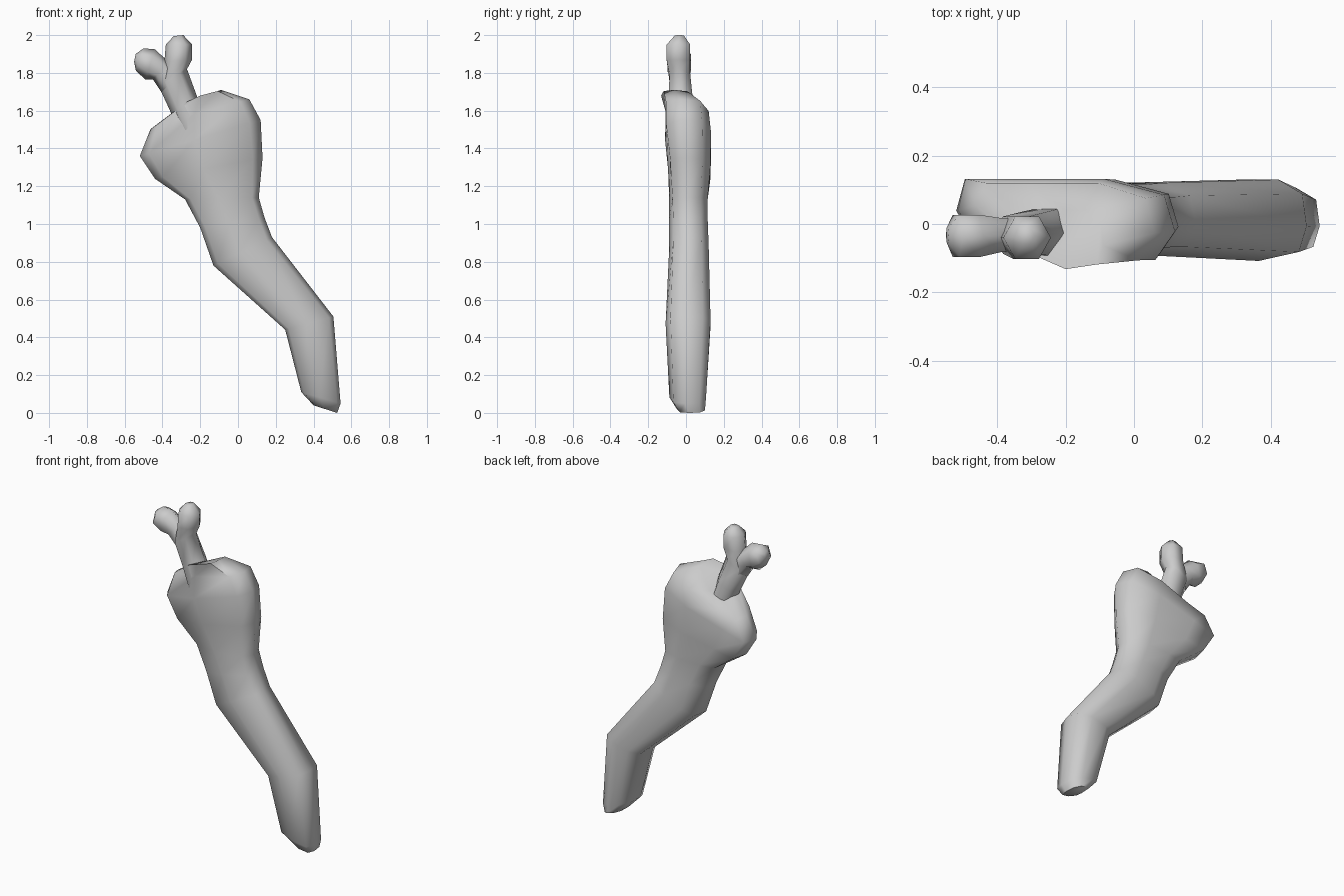
import bpy, bmesh, math
from mathutils import Vector

if "Cube" in bpy.data.objects:
    bpy.data.objects.remove(bpy.data.objects["Cube"])

OVAL = [(-1, -.3), (-.85, -.78), (-.1, -1), (.82, -.78), (1, -.15),
        (.9, .65), (.35, 1), (-.45, 1), (-.92, .65)]
HEX = [(math.cos(math.radians(a)), math.sin(math.radians(a)) * 1.1) for a in range(180, 540, 60)]


def loft(bm, rings, section):
    """Rings: left x,z, right x,z, front y, back y, drop of the back left, left shift to back."""
    loops = []
    for lx, lz, rx, rz, yf, yb, drop, skew in rings:
        loop = []
        for u, v in section:
            t = (u + 1) / 2
            down = drop * (v + 1) / 2 * (1 - t)
            y = (yf + yb) / 2 + v * (yb - yf) / 2
            y = min(y + skew * (1 - t) ** 2, max(y, yb))
            loop.append(bm.verts.new(Vector((lx + (rx - lx) * t + down * .4, y,
                                             lz + (rz - lz) * t - down))))
        loops.append(loop)
    n = len(section)
    for a, b in zip(loops, loops[1:]):
        for i in range(n):
            bm.faces.new((a[i], a[(i + 1) % n], b[(i + 1) % n], b[i]))
    bm.faces.new(loops[0][::-1])
    bm.faces.new(loops[-1])


def make(name, parts, section):
    bm = bmesh.new()
    for rings in parts:
        loft(bm, rings, section)
    bmesh.ops.recalc_face_normals(bm, faces=bm.faces)
    me = bpy.data.meshes.new(name)
    bm.to_mesh(me)
    bm.free()
    ob = bpy.data.objects.new(name, me)
    bpy.context.collection.objects.link(ob)
    bpy.ops.object.select_all(action='DESELECT')
    ob.select_set(True)
    bpy.context.view_layer.objects.active = ob
    bpy.ops.object.shade_smooth_by_angle(angle=math.radians(80))


# Bent, tapering meat leg from the foot end up to the thick end
meat = [
    (.40, .04, .525, .0, -.05, .10, 0, 0),
    (.335, .11, .543, .05, -.088, .105, 0, 0),
    (.25, .44, .505, .51, -.108, .13, 0, 0),
    (-.13, .78, .18, .93, -.09, .12, 0, 0),
    (-.20, .98, .14, 1.035, -.09, .115, 0, 0),
    (-.28, 1.13, .11, 1.14, -.095, .115, 0, .02),
    (-.44, 1.24, .13, 1.35, -.11, .13, 0, .05),
    (-.52, 1.36, .12, 1.55, -.135, .132, 0, .08),
    (-.47, 1.52, .06, 1.66, -.135, .12, .05, .10),
    (-.29, 1.655, -.09, 1.71, -.138, .04, .12, .02),
]
make("meat", [meat], OVAL)

# Bone shaft with a rounded right knob, and the left knob branching from it
shaft = [(-.31, 1.48, -.18, 1.55), (-.36, 1.6, -.215, 1.67), (-.42, 1.73, -.27, 1.82),
         (-.39, 1.86, -.243, 1.87), (-.382, 1.95, -.243, 1.95), (-.34, 1.995, -.29, 2.0)]
knob = [(-.40, 1.69, -.28, 1.80), (-.45, 1.765, -.37, 1.86), (-.49, 1.765, -.44, 1.925),
        (-.54, 1.81, -.50, 1.93), (-.55, 1.86, -.542, 1.90)]
depth_s = [(-.10, .05), (-.095, .04), (-.09, .025), (-.105, .025), (-.105, .025), (-.06, -.01)]
depth_k = [(-.08, .02), (-.085, .02), (-.10, .03), (-.10, .03), (-.055, -.01)]
make("bone", [[r + d + (0, 0) for r, d in zip(shaft, depth_s)],
              [r + d + (0, 0) for r, d in zip(knob, depth_k)]], HEX)
